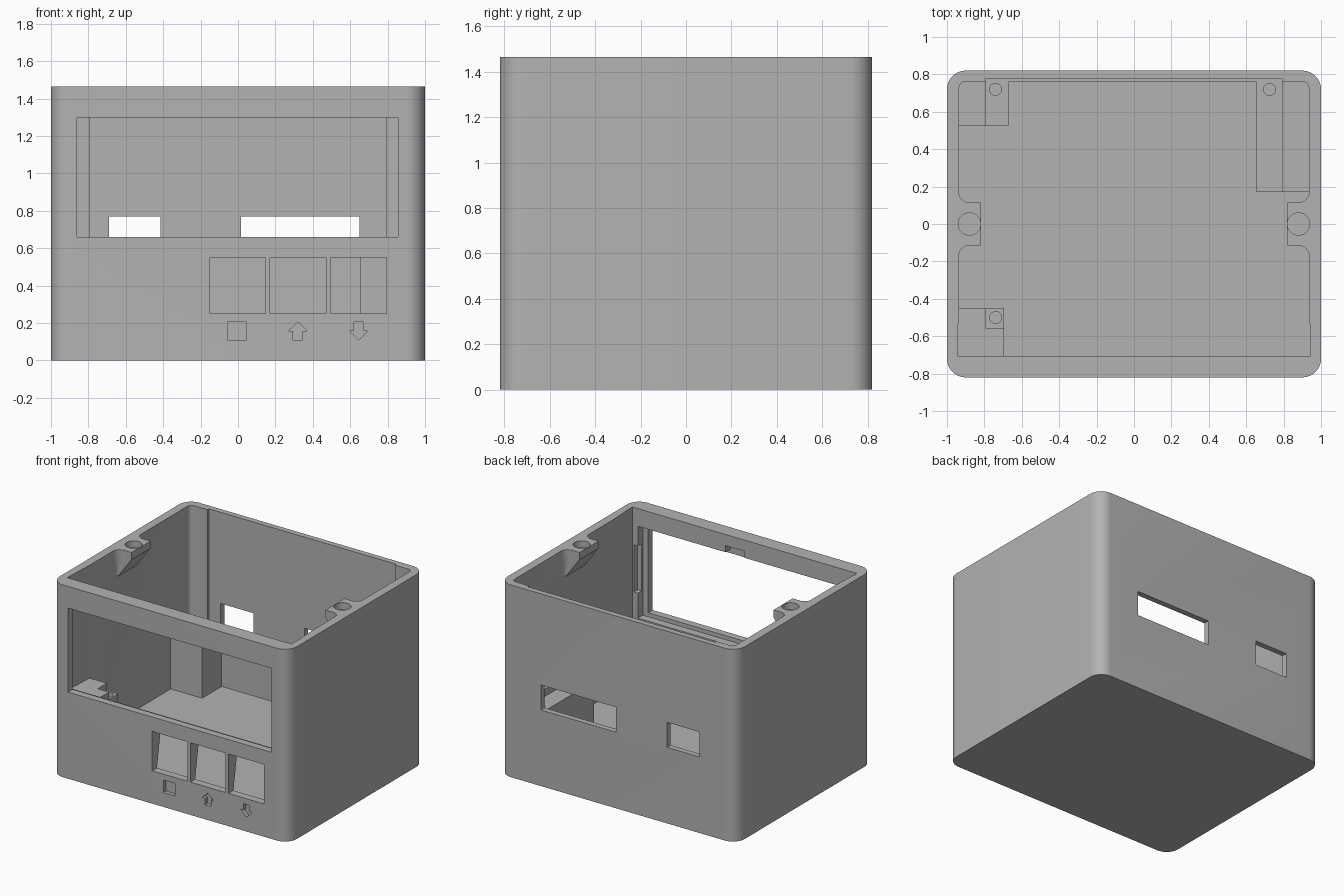
import bpy, bmesh, math
from mathutils import Vector

if "Cube" in bpy.data.objects:
    bpy.data.objects.remove(bpy.data.objects["Cube"])

grey = bpy.data.materials.new("matte grey")
grey.use_nodes = True
grey.diffuse_color = (0.45, 0.45, 0.45, 1)
grey.node_tree.nodes["Principled BSDF"].inputs["Base Color"].default_value = grey.diffuse_color

TOP, FLOOR, SHELF, LEDGE = 1.465, 0.15, 0.55, 0.605
FRONT, INNER_FRONT, INNER_BACK, INNER_X = -0.82, -0.705, 0.76, 0.935


def finish(name, bm):
    bmesh.ops.recalc_face_normals(bm, faces=bm.faces[:])
    mesh = bpy.data.meshes.new(name)
    bm.to_mesh(mesh)
    bm.free()
    mesh.materials.append(grey)
    obj = bpy.data.objects.new(name, mesh)
    bpy.context.collection.objects.link(obj)
    return obj


def loft(name, rings):
    """Closed solid through matching rings of points."""
    bm = bmesh.new()
    loops = [[bm.verts.new(p) for p in ring] for ring in rings]
    n = len(loops[0])
    for a, b in zip(loops, loops[1:]):
        for i in range(n):
            j = (i + 1) % n
            bm.faces.new((a[i], a[j], b[j], b[i]))
    bm.faces.new(loops[0])
    bm.faces.new(loops[-1])
    return finish(name, bm)


def prism(name, pts, lo, hi, axis="z"):
    """Extrude a 2D outline along the chosen axis."""
    place = {"x": lambda p, t: (t, p[0], p[1]),
             "y": lambda p, t: (p[0], t, p[1]),
             "z": lambda p, t: (p[0], p[1], t)}[axis]
    return loft(name, [[place(p, t) for p in pts] for t in (lo, hi)])


def box(name, x0, x1, y0, y1, z0, z1):
    return prism(name, [(x0, y0), (x1, y0), (x1, y1), (x0, y1)], z0, z1)


def rounded(x0, x1, y0, y1, r, steps):
    pts = []
    corners = [(x1 - r, y1 - r), (x0 + r, y1 - r), (x0 + r, y0 + r), (x1 - r, y0 + r)]
    for k, (cx, cy) in enumerate(corners):
        for i in range(steps + 1):
            a = math.pi / 2 * (k + i / steps)
            pts.append((cx + r * math.cos(a), cy + r * math.sin(a)))
    return pts


def disc(cx, cy, r, n=32):
    return [(cx + r * math.cos(math.tau * i / n), cy + r * math.sin(math.tau * i / n))
            for i in range(n)]


def boolean(obj, other, operation="DIFFERENCE"):
    mod = obj.modifiers.new("cut", "BOOLEAN")
    mod.operation, mod.object, mod.solver = operation, other, "EXACT"
    bpy.context.view_layer.objects.active = obj
    bpy.ops.object.modifier_apply(modifier=mod.name)
    bpy.data.objects.remove(other)


# Outer shell and its cavity
case = prism("case_shell", rounded(-1, 1, FRONT, 0.82, 0.1, 10), 0, TOP)
boolean(case, prism("cavity", rounded(-INNER_X, INNER_X, INNER_FRONT, INNER_BACK, 0.03, 4),
                    FLOOR, 2))
# Shallow slot in the back wall for the circuit board
boolean(case, box("board_slot", -0.79, 0.79, 0.7, 0.777, SHELF, 2))
# Slight flare of the side walls towards the front
for s in (-1, 1):
    flare = [(s * 0.9, -0.44), (s * INNER_X, -0.44), (s * 0.945, -0.64),
             (s * 0.945, INNER_FRONT), (s * 0.9, INNER_FRONT)]
    boolean(case, prism("flare", flare, FLOOR, 2))

# Display window, with a larger seat and side notches on its inner side
boolean(case, box("window", -0.86, 0.855, -0.9, -0.6, 0.66, 1.3))
boolean(case, box("window_seat", -0.9, 0.9, -0.765, -0.6, 0.63, 1.33))
boolean(case, box("window_notch", -0.934, 0.934, -0.75, -0.6, 0.82, 1.18))
boolean(case, box("window_tab", 0.0, 0.16, -0.765, -0.6, 1.2, 1.38))

# Sloped pocket behind the buttons
boolean(case, prism("button_pocket", [(-0.6, 0.6), (INNER_FRONT, 0.6), (-0.77, 0.2), (-0.6, 0.2)],
                    -0.66, 0.93, "x"))
# Button openings
for x in (-0.15, 0.172, 0.495):
    boolean(case, box("button_hole", x, x + 0.298, -0.9, -0.6, 0.25, 0.55))

# Engraved square and arrows
boolean(case, box("square_mark", -0.055, 0.045, -0.9, -0.79, 0.11, 0.205))
arrow = [(-0.025, -0.048), (0.025, -0.048), (0.025, 0), (0.05, 0),
         (0, 0.048), (-0.05, 0), (-0.025, 0)]
for cx, up in ((0.32, 1), (0.645, -1)):
    pts = [(cx + x, 0.158 + up * z) for x, z in arrow]
    boolean(case, prism("arrow_mark", pts, -0.9, -0.79, "y"))

# Connector openings in the back
for x0, x1 in ((-0.69, -0.415), (0.015, 0.65)):
    boolean(case, box("port", x0, x1, 0.7, 0.9, 0.58, 0.77))

# Circuit board supports: low shelf with a pin hole, raised ledge around it
supports = [("back_left_support", 0.655, 0.94, 0.17, 0.78, (0.725, 0.72)),
            ("back_right_support", -0.94, -0.67, 0.525, 0.78, (-0.74, 0.72)),
            ("front_right_support", -0.95, -0.695, -0.715, -0.45, (-0.74, -0.5))]
for name, x0, x1, y0, y1, pin in supports:
    post = box(name, x0, x1, y0, y1, FLOOR - 0.01, LEDGE)
    boolean(post, box("board_space", -0.79, 0.79, -0.56, 0.9, SHELF, 1))
    boolean(post, prism("pin_hole", disc(*pin, 0.032), SHELF - 0.15, 1))

# Lid screw ears with a sloped underside
for name, s in (("left_screw_ear", 1), ("right_screw_ear", -1)):
    half = [(0.818, 0.0), (0.818, 0.115), (0.88, 0.115)]
    for i in range(1, 7):
        a = math.pi / 2 * i / 6
        half.append((0.88 + 0.058 * math.sin(a), 0.115 + 0.058 * (1 - math.cos(a))))
    half.append((0.95, 0.173))
    outline = half + [(x, -y) for x, y in reversed(half[1:])]
    slope = 0.16 / 0.117
    rings = [[(s * x, y, TOP) for x, y in outline],
             [(s * x, y, 1.41) for x, y in outline],
             [(s * max(x, 0.937), y, 1.41 - slope * 0.119) for x, y in outline]]
    ear = loft(name, rings)
    boolean(ear, prism("screw_hole", disc(s * 0.88, 0, 0.06), TOP - 0.05, 2))
    boolean(case, prism("screw_hole", disc(s * 0.88, 0, 0.06), TOP - 0.05, 2))
    # Clear the wall where the ear is set into it
    boolean(case, ear, "UNION")

# Smooth rounded corners, crisp edges elsewhere
bpy.ops.object.select_all(action="DESELECT")
for obj in bpy.context.scene.objects:
    if obj.type == "MESH":
        obj.select_set(True)
bpy.context.view_layer.objects.active = case
bpy.ops.object.shade_smooth_by_angle(angle=math.radians(30))
